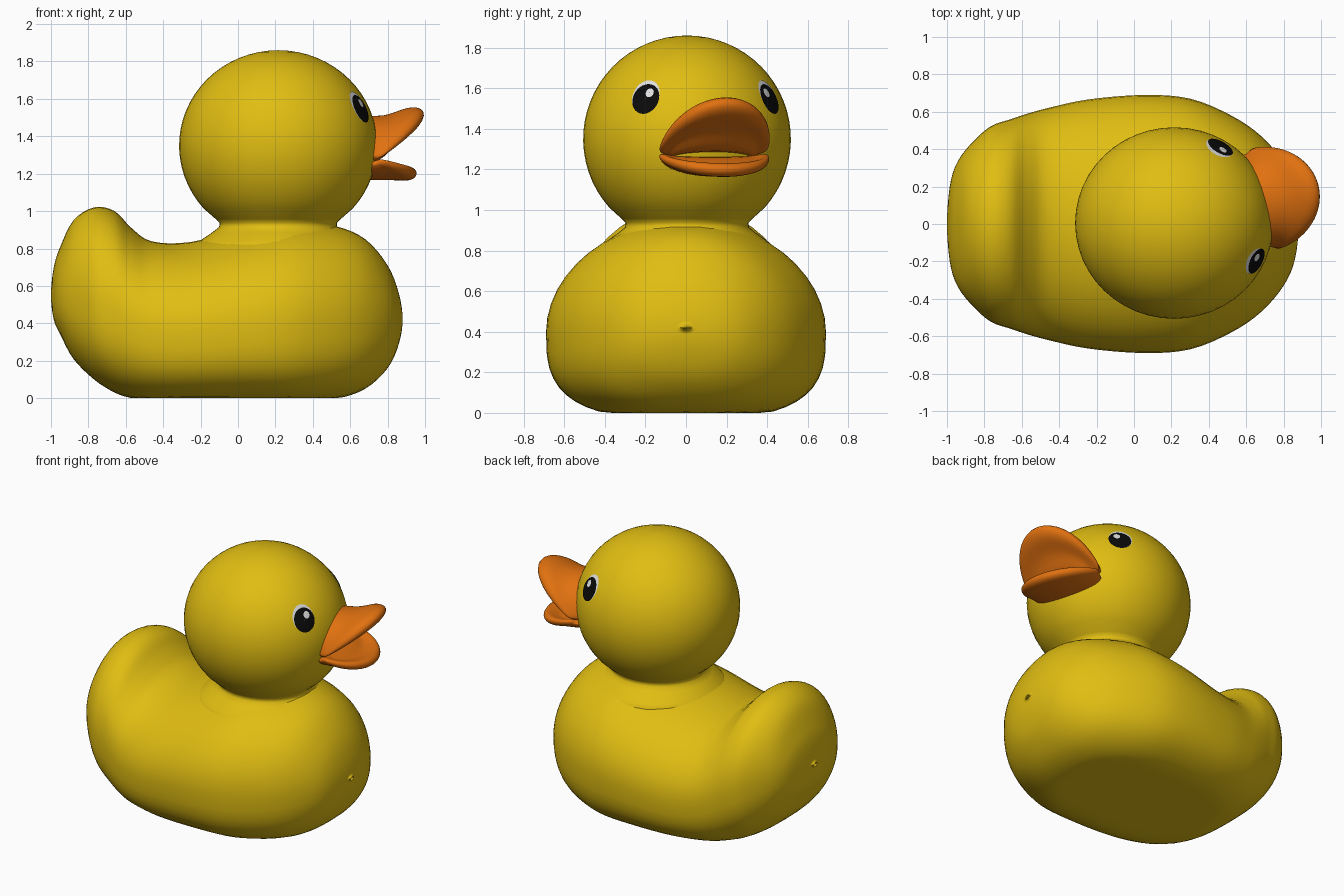
import bpy, bmesh, math
from mathutils import Vector

if "Cube" in bpy.data.objects:
    bpy.data.objects.remove(bpy.data.objects["Cube"])


def material(name, rgb):
    m = bpy.data.materials.new(name)
    m.diffuse_color = (*rgb, 1)
    m.use_nodes = True
    m.node_tree.nodes["Principled BSDF"].inputs["Base Color"].default_value = m.diffuse_color
    return m


YELLOW = material("yellow", (0.75, 0.51, 0.006))
ORANGE = material("orange", (0.75, 0.165, 0.005))
BLACK = material("black", (0.003, 0.003, 0.003))
WHITE = material("white", (0.75, 0.75, 0.75))


def loft(name, rings, mat, caps=True, subsurf=0):
    """Skin a list of closed rings that all have the same point count."""
    bm = bmesh.new()
    vr = [[bm.verts.new(p) for p in r] for r in rings]
    n = len(vr[0])
    for a, b in zip(vr, vr[1:]):
        for i in range(n):
            bm.faces.new((a[i], a[(i + 1) % n], b[(i + 1) % n], b[i]))
    if caps:
        bm.faces.new(vr[0])
        bm.faces.new(vr[-1])
    bmesh.ops.recalc_face_normals(bm, faces=bm.faces)
    me = bpy.data.meshes.new(name)
    bm.to_mesh(me)
    bm.free()
    me.materials.append(mat)
    for p in me.polygons:
        p.use_smooth = True
    ob = bpy.data.objects.new(name, me)
    bpy.context.collection.objects.link(ob)
    if subsurf:
        mod = ob.modifiers.new("smooth", 'SUBSURF')
        mod.levels = mod.render_levels = subsurf
    return ob


def catmull(p0, p1, p2, p3, t):
    return [0.5 * (2 * b + (c - a) * t + (2 * a - 5 * b + 4 * c - d) * t * t
                   + (3 * b - a - 3 * c + d) * t ** 3)
            for a, b, c, d in zip(p0, p1, p2, p3)]


# Body with upswept tail: stations (x, bottom z, top z, half width)
stations = [
    (-1.0, .55, .55, 0), (-.985, .42, .70, .20), (-.95, .34, .81, .32),
    (-.88, .21, .95, .42), (-.77, .10, 1.02, .52), (-.66, .03, 1.0, .56),
    (-.57, 0, .91, .59), (-.46, -.02, .838, .62), (-.25, -.03, .835, .665),
    (.05, -.03, .91, .69), (.30, -.03, .95, .67), (.52, -.005, .92, .58),
    (.68, .05, .85, .47), (.80, .16, .71, .33), (.86, .29, .56, .19),
    (.88, .42, .42, 0)]


def flip(s):
    return (s[0], s[2], s[1], -s[3])


def body_ring(x, zb, zt, w, count=48):
    w = max(w, 0.002)
    zc = zb + 0.45 * (zt - zb)
    pts = []
    for i in range(count):
        a = 2 * math.pi * i / count
        c, s = math.cos(a), math.sin(a)
        n = 2 if s >= 0 else 2 + w / 0.69       # squarer underside
        y = w * math.copysign(abs(c) ** (2 / n), c)
        h = abs(s) ** (2 / n)
        z = zc + (zt - zc) * h if s >= 0 else zc - (zc - zb) * h
        pts.append((x, y, max(z, 0)))           # flat base
    return pts


ctrl = [flip(stations[1])] + stations + [flip(stations[-2])]
rings = []
for k in range(1, len(ctrl) - 2):
    for j in range(4):
        rings.append(body_ring(*catmull(*ctrl[k - 1:k + 3], j / 4)))
rings.append(body_ring(*stations[-1]))
loft("body", rings, YELLOW)

# Head and neck: ellipsoid running into a flared collar
HC = Vector((0.215, 0.005, 1.35))
HR = Vector((0.53, 0.512, 0.51))
profile = [(math.sin(a), HC.z + HR.z * math.cos(a))
           for a in [math.radians(0.3 + 5.7 * i) for i in range(24)]]
profile += [(r / HR.x, z) for r, z in
            [(.335, .958), (.313, .937), (.316, .915), (.35, .888),
             (.42, .84), (.48, .77)]]
loft("head", [[(HC.x + HR.x * r * math.cos(a), HC.y + HR.y * r * math.sin(a), z)
               for a in [2 * math.pi * i / 48 for i in range(48)]]
              for r, z in profile], YELLOW)

# Bill: curves bow from one mouth corner to the other
YAW = math.radians(15)
FWD = Vector((math.cos(YAW), math.sin(YAW), 0))
SIDE = Vector((-math.sin(YAW), math.cos(YAW), 0))


def bill(name, curves, steps=16):
    """curves: (half width, corner reach, extra reach, corner z, extra z)"""
    rings = []
    for i in range(steps + 1):
        a = math.pi * i / steps
        c, s = math.cos(a), math.sin(a)
        rings.append([Vector((HC.x, HC.y, z + dz * s)) + FWD * (f + df * s) + SIDE * (w * c)
                      for w, f, df, z, dz in curves])
    loft(name, rings, ORANGE, subsurf=2)


bill("upper_bill", [
    (.25, .40, .02, 1.270, .260), (.26, .46, .13, 1.280, .215),
    (.275, .48, .25, 1.295, .275), (.285, .49, .33, 1.285, .260),
    (.27, .485, .29, 1.275, .180), (.22, .48, .16, 1.270, .130),
    (.20, .49, .08, 1.260, .000), (.18, .38, .02, 1.260, .050)])
bill("lower_bill", [
    (.25, .40, .00, 1.255, -.100), (.26, .46, .17, 1.255, -.085),
    (.275, .48, .25, 1.255, -.100), (.285, .49, .28, 1.270, -.075),
    (.275, .485, .25, 1.285, -.040), (.22, .48, .16, 1.275, -.070),
    (.20, .49, .08, 1.270, .000), (.18, .38, .00, 1.260, .000)])


# Eyes: thin oval patches wrapped on the head
def patch(name, yaw, du, dv, ru, rv, lift, mat):
    el = math.asin(0.205 / HR.z)
    out = Vector((math.cos(yaw) * math.cos(el), math.sin(yaw) * math.cos(el), math.sin(el)))
    right = Vector((-math.sin(yaw), math.cos(yaw), 0))
    up = out.cross(right)
    rings = []
    for k in (0.02, .25, .5, .75, 1):
        ring = []
        for i in range(28):
            a = 2 * math.pi * i / 28
            d = out * 0.51 + right * (du + k * ru * math.cos(a)) + up * (dv + k * rv * math.sin(a))
            d.normalize()
            ring.append(HC + Vector([q * r for q, r in zip(d, HR)]) * lift)
        rings.append(ring)
    ob = loft(name, rings, mat, caps=False)
    # make the patch face outwards
    if ob.data.polygons[0].normal.dot(out) < 0:
        ob.data.flip_normals()


for side, name in ((-1, "right_eye"), (1, "left_eye")):
    yaw = math.radians(17 + 43 * side)
    patch(name + "_white", yaw, 0, 0.006, .074, .090, 1.004, WHITE)
    patch(name + "_pupil", yaw, -side * .004, -.008, .072, .080, 1.009, BLACK)
    patch(name + "_glint", yaw, -side * .022, .022, .021, .024, 1.014, WHITE)
